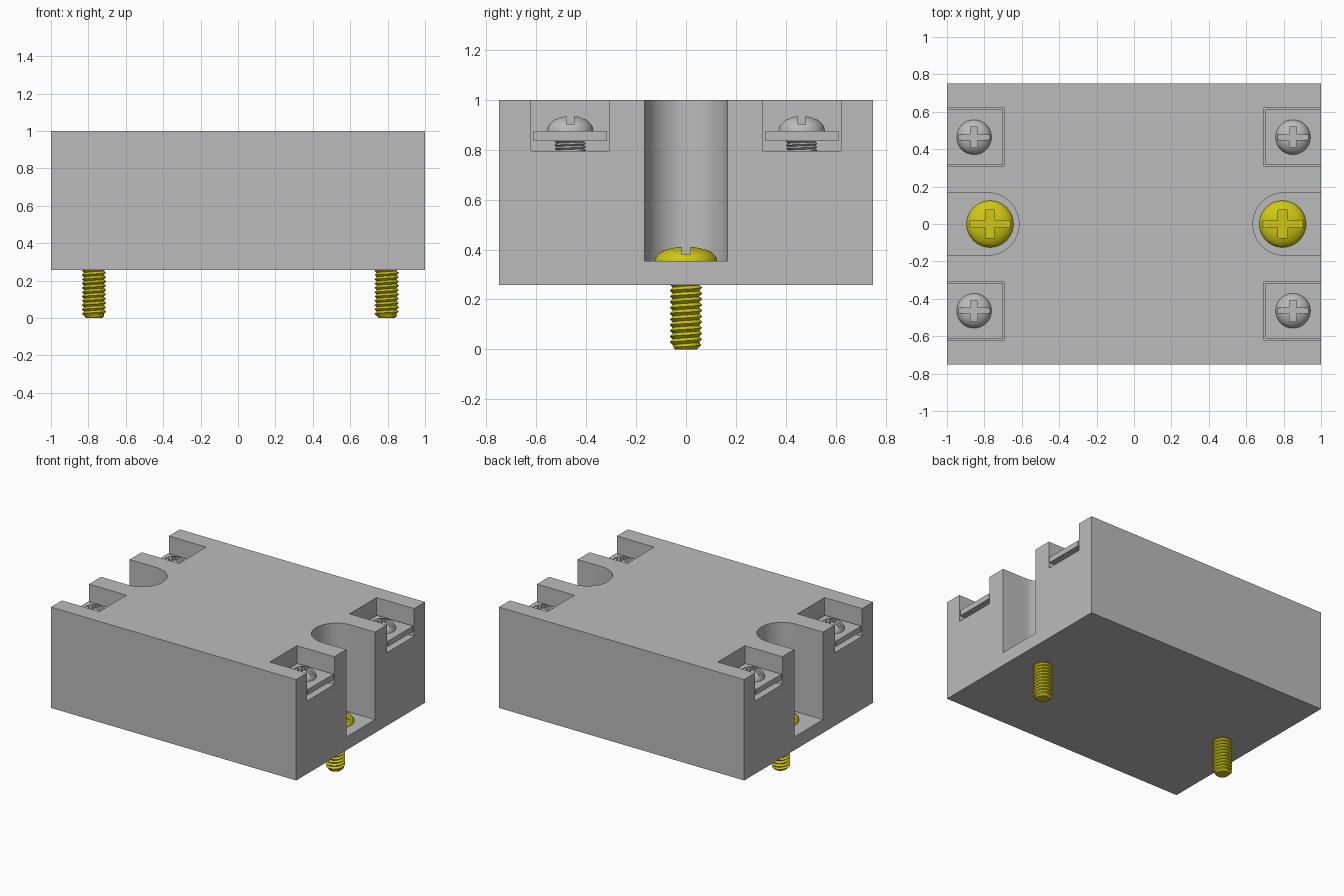
import bpy, bmesh, math

cube = bpy.data.objects.get("Cube")
if cube:
    bpy.data.objects.remove(cube, do_unlink=True)


def material(name, rgb):
    m = bpy.data.materials.new(name)
    m.use_nodes = True
    m.diffuse_color = (*rgb, 1)
    m.node_tree.nodes["Principled BSDF"].inputs["Base Color"].default_value = (*rgb, 1)
    return m


GREY = material("grey", (0.50, 0.50, 0.50))
YELLOW = material("yellow", (0.63, 0.58, 0.006))


def make_object(name, bm, mat):
    bmesh.ops.recalc_face_normals(bm, faces=bm.faces)
    mesh = bpy.data.meshes.new(name)
    bm.to_mesh(mesh)
    bm.free()
    mesh.materials.append(mat)
    obj = bpy.data.objects.new(name, mesh)
    bpy.context.collection.objects.link(obj)
    return obj


def select_only(obj):
    bpy.ops.object.select_all(action='DESELECT')
    obj.select_set(True)
    bpy.context.view_layer.objects.active = obj


def smooth(obj, angle=35):
    select_only(obj)
    bpy.ops.object.shade_smooth_by_angle(angle=math.radians(angle))


def prism(name, outline, z0, z1, mat):
    """Extrude a flat outline from z0 up to z1."""
    bm = bmesh.new()
    face = bm.faces.new([bm.verts.new((x, y, z0)) for x, y in outline])
    top = bmesh.ops.extrude_face_region(bm, geom=[face])["geom"]
    bmesh.ops.translate(bm, vec=(0, 0, z1 - z0),
                        verts=[g for g in top if isinstance(g, bmesh.types.BMVert)])
    return make_object(name, bm, mat)


def box(name, x, y, z, mat):
    return prism(name, [(x[0], y[0]), (x[1], y[0]), (x[1], y[1]), (x[0], y[1])], *z, mat)


def cut(obj, cutter):
    """Subtract the cutter, then discard it."""
    cutter.hide_render = True
    select_only(obj)
    mod = obj.modifiers.new("cut", 'BOOLEAN')
    mod.operation, mod.solver, mod.object = 'DIFFERENCE', 'EXACT', cutter
    bpy.ops.object.modifier_apply(modifier=mod.name)
    bpy.data.objects.remove(cutter, do_unlink=True)


def screw_head(name, r, h, long_w, short_w, short_l, depth, mat):
    """Domed head with a full-width slot and a shorter cross slot."""
    bm = bmesh.new()
    steps, seg = 9, 48
    profile = [(r * math.cos(i / steps * math.pi / 2), h * math.sin(i / steps * math.pi / 2))
               for i in range(steps)]
    rings = [[bm.verts.new((pr * math.cos(j * math.tau / seg), pr * math.sin(j * math.tau / seg), z))
              for j in range(seg)] for pr, z in profile]
    for a, b in zip(rings, rings[1:]):
        for j in range(seg):
            k = (j + 1) % seg
            bm.faces.new((a[j], a[k], b[k], b[j]))
    bm.faces.new(rings[0])
    bm.faces.new(rings[-1])
    head = make_object(name, bm, mat)
    z = (h - depth, h + 0.05)
    cut(head, box("slot_cutter", (-2 * r, 2 * r), (-long_w / 2, long_w / 2), z, mat))
    cut(head, box("cross_cutter", (-short_w / 2, short_w / 2), (-short_l, short_l), z, mat))
    smooth(head)
    return head


def screw_thread(name, r, depth, pitch, z0, z1, chamfer, mat):
    """Helical thread; crest and root lines climb one pitch per turn."""
    bm = bmesh.new()
    seg = 32
    levels = int((z1 - z0) / pitch) * 2 + 6
    cols = []
    for j in range(seg):
        a, col = j * math.tau / seg, []
        for k in range(levels):
            z = z0 + pitch * (k / 2 - 1.5 + j / seg)
            z = min(max(z, z0), z1)
            pr = r - depth * (k % 2)
            pr = min(pr, r - chamfer + (z - z0)) if chamfer else pr
            col.append(bm.verts.new((pr * math.cos(a), pr * math.sin(a), z)))
        cols.append(col)
    for j in range(seg):
        nxt, shift = (cols[j + 1], 0) if j + 1 < seg else (cols[0], 2)
        for k in range(levels - 1 - shift):
            bm.faces.new((cols[j][k], nxt[k + shift], nxt[k + 1 + shift], cols[j][k + 1]))
    # Solid core closes both ends
    core = r - (chamfer or depth)
    ends = [[bm.verts.new((core * math.cos(j * math.tau / seg), core * math.sin(j * math.tau / seg), z))
             for j in range(seg)] for z in (z0, z1)]
    bm.faces.new(ends[0][::-1])
    bm.faces.new(ends[1])
    bmesh.ops.remove_doubles(bm, verts=bm.verts, dist=1e-5)
    obj = make_object(name, bm, mat)
    smooth(obj, 25)
    return obj


def place_copy(source, name, x, y, z):
    obj = bpy.data.objects.new(name, source.data)
    obj.location = (x, y, z)
    bpy.context.collection.objects.link(obj)


# Housing block
body = box("housing", (-1, 1), (-0.75, 0.75), (0.257, 1.0), GREY)

# Round-ended mounting slots and square terminal pockets
SLOT_R = 0.167
for side, cx in ((-1, -0.782), (1, 0.803)):
    arc = [(cx - side * SLOT_R * math.cos(t), SLOT_R * math.sin(t))
           for t in (-math.pi / 2 + i * math.pi / 32 for i in range(33))]
    outline = [(side * 1.2, -SLOT_R)] + arc + [(side * 1.2, SLOT_R)]
    cut(body, prism("mount_slot_cutter", outline, 0.355, 1.2, GREY))
    for end in (-1, 1):
        xs = sorted((side * 0.695, side * 1.2))
        ys = sorted((end * 0.307, end * 0.622))
        cut(body, box("pocket_cutter", xs, ys, (0.795, 1.2), GREY))
smooth(body)

# Screw parts, made once and then copied
big_head = screw_head("mount_head", 0.125, 0.058, 0.036, 0.05, 0.075, 0.03, YELLOW)
big_thread = screw_thread("mount_thread", 0.065, 0.012, 0.023, 0.0, 0.30, 0.022, YELLOW)
small_head = screw_head("terminal_head", 0.093, 0.062, 0.03, 0.038, 0.056, 0.036, GREY)
small_thread = screw_thread("terminal_thread", 0.063, 0.008, 0.0135, 0.0, 0.055, 0, GREY)

for side, label, mount_x, term_x in ((-1, "right", -0.77, -0.855), (1, "left", 0.795, 0.85)):
    # Mounting screw
    place_copy(big_head, f"mount_screw_head_{label}", mount_x, 0, 0.355)
    place_copy(big_thread, f"mount_screw_thread_{label}", mount_x, 0, 0)
    for end, where in ((-1, "front"), (1, "back")):
        # Terminal plate and its screw
        y = end * 0.464
        xs = sorted((side * 0.703, side * 1.0))
        box(f"terminal_plate_{where}_{label}", xs, (y - 0.148, y + 0.148), (0.835, 0.875), GREY)
        place_copy(small_head, f"terminal_screw_head_{where}_{label}", term_x, y, 0.875)
        place_copy(small_thread, f"terminal_screw_thread_{where}_{label}", term_x, y, 0.788)

for source in (big_head, big_thread, small_head, small_thread):
    bpy.data.objects.remove(source, do_unlink=True)
